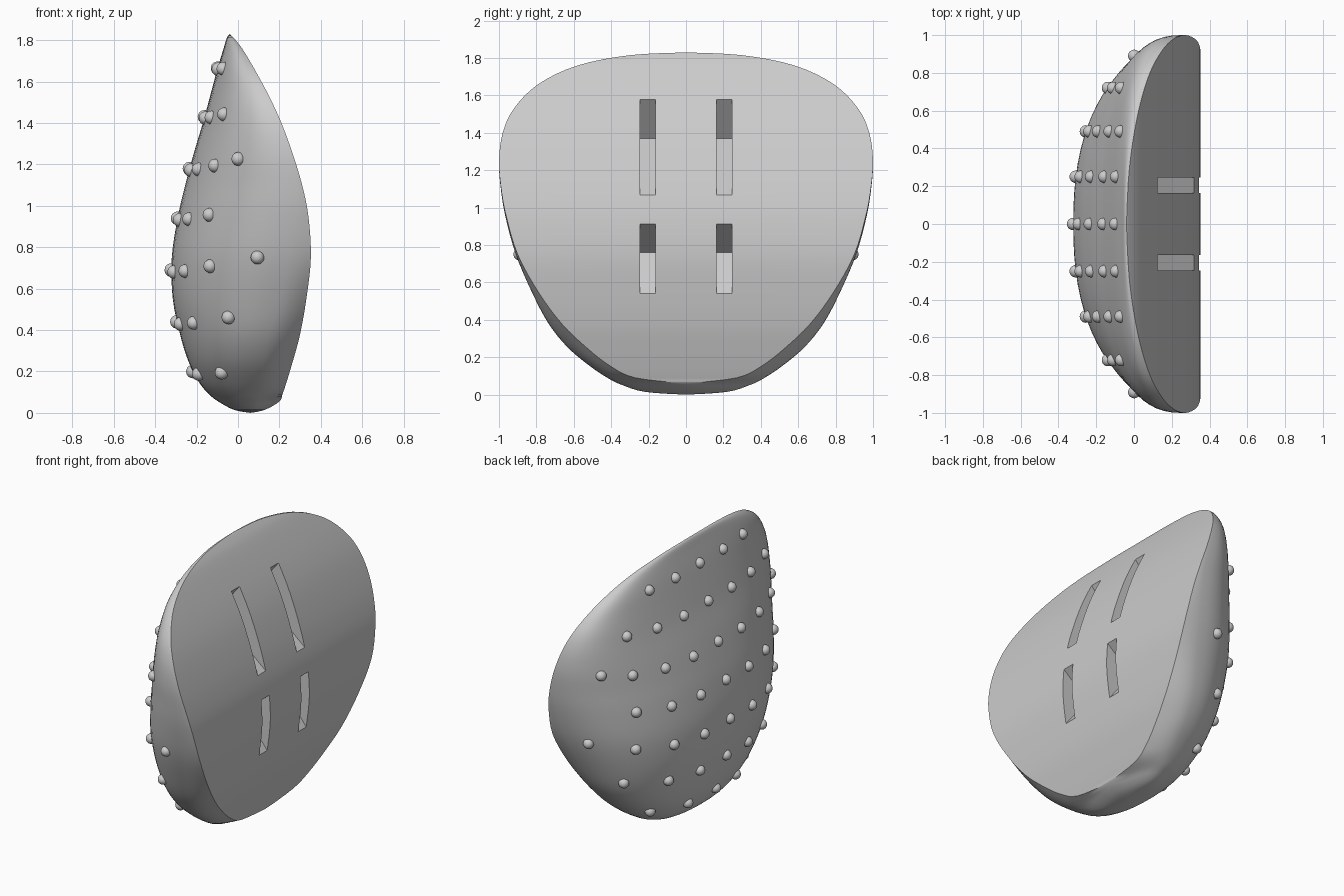
import bpy, bmesh, math
from mathutils import Vector

if "Cube" in bpy.data.objects:
    bpy.data.objects.remove(bpy.data.objects["Cube"])

P = 2.3  # roundness of the dome sections
# Horizontal sections: z, dome x, widest x, face x, half width at face, half width
ROWS = [
    (0.0, .06, .06, .06, 0, 0), (.015, -.02, .06, .13, 0, .22),
    (.055, -.095, .07, .2, 0, .35), (.09, -.14, .08, .215, .27, .42),
    (.15, -.19, .1, .235, .4, .51), (.25, -.24, .12, .265, .53, .63),
    (.38, -.28, .15, .30, .665, .735), (.55, -.315, .2, .33, .79, .825),
    (.75, -.32, .25, .352, .9, .91), (.95, -.29, .28, .34, .96, .965),
    (1.1, -.255, .28, .31, .988, .99), (1.25, -.215, .25, .265, 1, 1),
    (1.4, -.17, .2, .21, .98, .98), (1.53, -.135, .145, .15, .92, .92),
    (1.66, -.1, .075, .08, .79, .79), (1.76, -.07, .018, .02, .58, .58),
    (1.815, -.053, -.025, -.024, .3, .3), (1.83, -.04, -.04, -.04, 0, 0),
]


def section(u):
    """Smoothly interpolated section at row position u."""
    i = min(int(u), len(ROWS) - 2)
    t = u - i
    a, b, c, d = (ROWS[max(0, min(len(ROWS) - 1, i + k))] for k in (-1, 0, 1, 2))
    v = [q + .5 * t * (r - p + t * (2 * p - 5 * q + 4 * r - s + t * (3 * (q - r) + s - p)))
         for p, q, r, s in zip(a, b, c, d)]
    v[5] = max(v[5], 0)
    v[4] = min(max(v[4], 0), v[5])
    v[2] = min(v[2], v[3])
    return v


def section_at(z):
    lo, hi = 0, len(ROWS) - 1
    for _ in range(30):
        mid = (lo + hi) / 2
        lo, hi = (mid, hi) if section(mid)[0] < z else (lo, mid)
    return section(lo)


def dome_point(z, y):
    _, b, c, f, wi, w = section_at(z)
    r = min(abs(y) / w, .985)
    return Vector((c - (c - b) * (1 - r ** P) ** (1 / P), math.copysign(r * w, y), z))


def make_object(name, bm, angle=35):
    bmesh.ops.recalc_face_normals(bm, faces=bm.faces)
    me = bpy.data.meshes.new(name)
    bm.to_mesh(me)
    bm.free()
    ob = bpy.data.objects.new(name, me)
    bpy.context.collection.objects.link(ob)
    return ob


def smooth(ob, angle):
    bpy.ops.object.select_all(action='DESELECT')
    bpy.context.view_layer.objects.active = ob
    ob.select_set(True)
    bpy.ops.object.shade_smooth_by_angle(angle=math.radians(angle))


# Pad body: domed back and a face curved only in height
bm = bmesh.new()
SUB, loops = 4, []
for k in range(SUB * (len(ROWS) - 1) + 1):
    z, b, c, f, wi, w = section(k / SUB)
    half = []
    for j in range(21):
        t = math.pi / 2 * j / 20
        half.append((c - (c - b) * max(math.cos(t), 0) ** (2 / P), w * math.sin(t) ** (2 / P)))
    for j in range(1, 6):
        s = j / 5
        half.append((c + (f - c) * s, w - (w - wi) * s * s))
    pts = [(x, -y) for x, y in reversed(half[1:])] + half
    loops.append([bm.verts.new((x, y, z)) for x, y in pts])
for l0, l1 in zip(loops, loops[1:]):
    n = len(l0)
    for j in range(n):
        bm.faces.new((l0[j], l0[(j + 1) % n], l1[(j + 1) % n], l1[j]))
bmesh.ops.remove_doubles(bm, verts=bm.verts, dist=.0004)
bmesh.ops.dissolve_degenerate(bm, edges=bm.edges, dist=.0001)
body = make_object("pad_body", bm)

# Strap slots: wedge cuts, each from inner corner, lower lip and upper lip in x, z
bm = bmesh.new()
for corner, low, high in (((-.04, 1.37), (.315, 1.07), (.127, 1.58)),
                          ((.16, .76), (.329, .54), (.342, .91))):
    tri = [corner] + [(corner[0] + 1.4 * (p[0] - corner[0]), corner[1] + 1.4 * (p[1] - corner[1]))
                      for p in (low, high)]
    for side in (-1, 1):
        a = [bm.verts.new((x, side * .163, z)) for x, z in tri]
        b = [bm.verts.new((x, side * .247, z)) for x, z in tri]
        bm.faces.new(a)
        bm.faces.new(b[::-1])
        for i in range(3):
            j = (i + 1) % 3
            bm.faces.new((a[i], b[i], b[j], a[j]))
cutter = make_object("slot_cutter", bm)
cutter.hide_render = True
mod = body.modifiers.new("slots", 'BOOLEAN')
mod.operation, mod.solver, mod.object = 'DIFFERENCE', 'EXACT', cutter
bpy.context.view_layer.objects.active = body
bpy.ops.object.modifier_apply(modifier=mod.name)
bpy.data.objects.remove(cutter)
smooth(body, 35)

# Grip bumps: rows over the dome, outer ones riding slightly higher
bm = bmesh.new()
COLS = (0, .25, .49, .72, .89)
RISE = (0, -.01, -.005, .02, .065)
for z, count in ((.2, 3), (.44, 4), (.69, 5), (.94, 4), (1.18, 5), (1.43, 4), (1.665, 3)):
    for i in range(count):
        for side in ((1,) if i == 0 else (-1, 1)):
            p = dome_point(z + RISE[i] * (1.25 - .45 * z), side * COLS[i])
            new = bmesh.ops.create_icosphere(bm, subdivisions=3, radius=.033)["verts"]
            bmesh.ops.translate(bm, verts=new, vec=p)
bumps = make_object("grip_bumps", bm)
smooth(bumps, 60)
